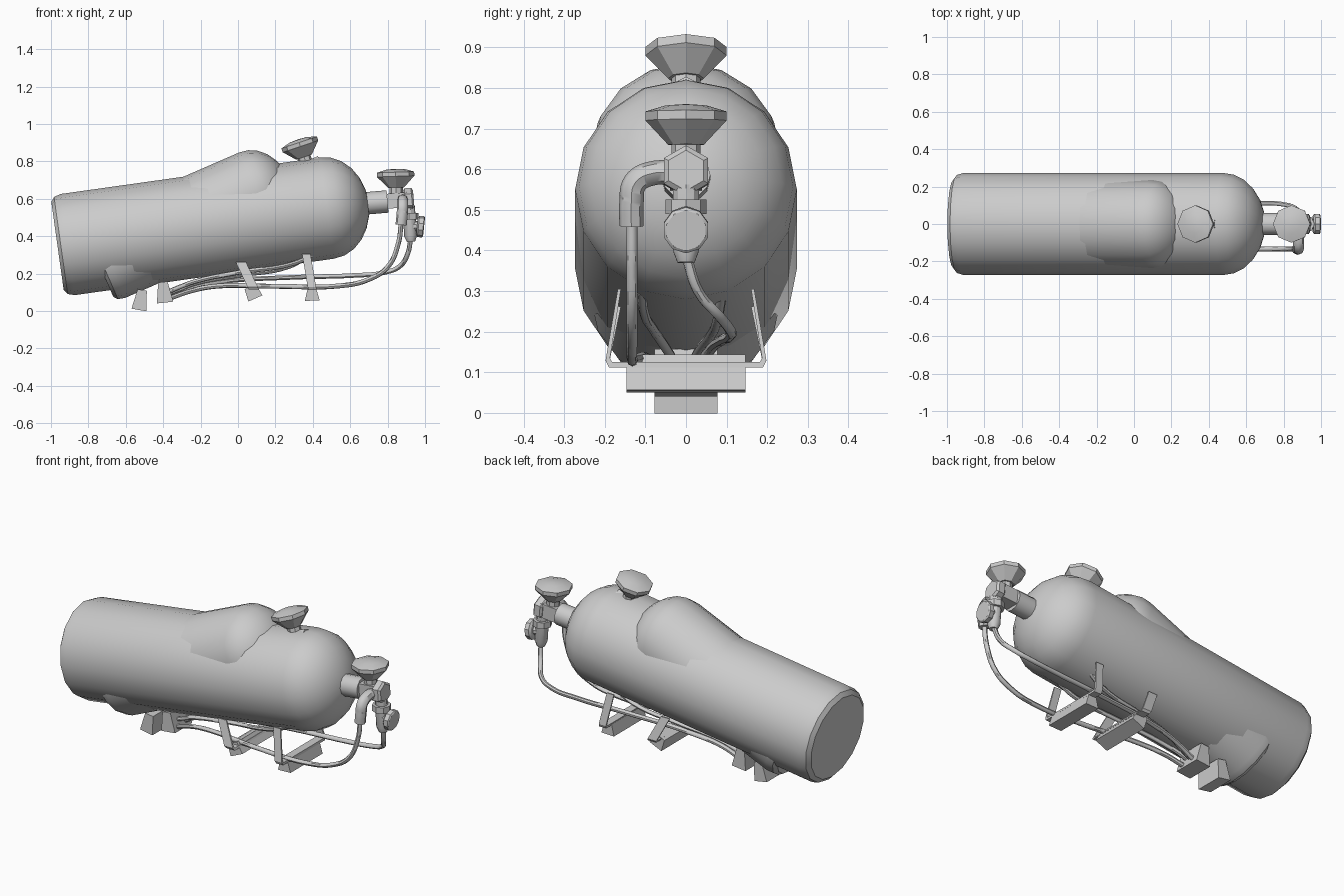
import bpy, bmesh, math
from mathutils import Vector, Matrix

if "Cube" in bpy.data.objects:
    bpy.data.objects.remove(bpy.data.objects["Cube"])


def finish(name, bm, angle=35):
    bmesh.ops.recalc_face_normals(bm, faces=bm.faces)
    me = bpy.data.meshes.new(name)
    bm.to_mesh(me)
    bm.free()
    ob = bpy.data.objects.new(name, me)
    bpy.context.collection.objects.link(ob)
    bpy.ops.object.select_all(action='DESELECT')
    ob.select_set(True)
    bpy.context.view_layer.objects.active = ob
    bpy.ops.object.shade_smooth_by_angle(angle=math.radians(angle))
    return ob


def lathe(name, profile, origin, direction, sides=16, angle=35):
    """Turn (distance, radius) pairs around an axis."""
    bm = bmesh.new()
    q = Vector((0, 0, 1)).rotation_difference(Vector(direction))
    rings = []
    for s, r in profile:
        rings.append([bm.verts.new(Vector(origin) + q @ Vector((
            r * math.cos(2 * math.pi * i / sides),
            r * math.sin(2 * math.pi * i / sides), s))) for i in range(sides)])
    for a, b in zip(rings, rings[1:]):
        for i in range(sides):
            j = (i + 1) % sides
            bm.faces.new((a[i], a[j], b[j], b[i]))
    bm.faces.new(rings[0])
    bm.faces.new(rings[-1])
    return finish(name, bm, angle)


def prism(name, outline, y0, y1):
    """Extrude an x-z outline along y."""
    bm = bmesh.new()
    f = bm.faces.new([bm.verts.new((x, y0, z)) for x, z in outline])
    ext = bmesh.ops.extrude_face_region(bm, geom=[f])
    bmesh.ops.translate(bm, vec=(0, y1 - y0, 0),
                        verts=[v for v in ext['geom'] if isinstance(v, bmesh.types.BMVert)])
    return finish(name, bm)


def tube(name, points, radius, res=2):
    cu = bpy.data.curves.new(name, 'CURVE')
    cu.dimensions = '3D'
    cu.bevel_depth = radius
    cu.bevel_resolution = res
    cu.resolution_u = 6
    cu.use_fill_caps = True
    sp = cu.splines.new('BEZIER')
    sp.bezier_points.add(len(points) - 1)
    for bp, p in zip(sp.bezier_points, points):
        bp.co = p
        bp.handle_left_type = bp.handle_right_type = 'AUTO'
    ob = bpy.data.objects.new(name, cu)
    bpy.context.collection.objects.link(ob)
    bpy.ops.object.select_all(action='DESELECT')
    ob.select_set(True)
    bpy.context.view_layer.objects.active = ob
    bpy.ops.object.convert(target='MESH')
    bpy.ops.object.shade_smooth_by_angle(angle=math.radians(45))


def tilt(deg):
    a = math.radians(deg)
    return Vector((math.cos(a), 0, math.sin(a)))


def bottle(name, origin, direction, length, r, dome):
    prof = [(0, r * .87), (.018, r * .96), (.055, r), (length - dome, r)]
    for k in range(1, 7):
        a = math.radians(15 * k - (4 if k == 6 else 0))
        prof.append((length - dome + dome * math.sin(a), r * math.cos(a)))
    return lathe(name, prof, origin, direction, 16)


# Main tank and the second tank passing through it
d1, d2 = tilt(8), tilt(23.5)
bottle("main_tank", (-.965, 0, .3475), d1, 1.68, .273, .225)
bottle("second_tank", Vector((.1, 0, .632)) - d2 * .925, d2, 1.115, .235, .19)

# Hand wheels with stems
wheel = [(-.09, .036), (0, .036), (0, .044), (.06, .1), (.082, .1), (.097, .05), (.1, .005)]
lathe("main_hand_wheel", wheel, (.845, 0, .66), tilt(92), 8, 20)
lathe("second_hand_wheel", wheel, (.353, 0, .823), tilt(108.5), 8, 20)

# Main valve: neck, body, nut
lathe("valve_neck", [(0, .06), (.12, .06)], (.68, 0, .575), tilt(5), 12)
prism("valve_body", [(.78, .545), (.90, .555), (.90, .635), (.78, .625)], -.04, .04)
lathe("valve_nut", [(0, .05), (.01, .063), (.045, .063), (.055, .05)], (.885, 0, .592), tilt(5), 6)

# Gauge assembly
lathe("gauge_collar", [(0, .05), (.035, .05)], (.915, 0, .49), (0, 0, 1), 8, 20)
lathe("gauge_pipe", [(0, .022), (.03, .034), (.19, .034)], (.925, 0, .37), tilt(94), 10)
lathe("gauge_stem", [(0, .028), (.05, .028)], (.92, 0, .455), tilt(-5), 10)
lathe("gauge_dial", [(0, .045), (.008, .057), (.033, .057), (.038, .05)],
      (.957, 0, .453), tilt(-6), 10)

# Outlet elbow, and the parts of the second valve that break the tank surface
tube("outlet_elbow", [(.88, 0, .588), (.88, -.09, .588), (.88, -.126, .565),
                      (.878, -.134, .52), (.872, -.134, .46)], .03)
lathe("second_valve_nut", [(0, .05), (.04, .05)], (.41, 0, .766), d2, 6)
tube("second_outlet_elbow", [(.37, 0, .75), (.375, -.09, .75), (.385, -.125, .735),
                             (.395, -.133, .65)], .028)

# Hoses running under the tank
tube("outlet_hose", [(.873, -.133, .48), (.857, -.133, .36), (.80, -.133, .235), (.69, -.133, .165),
                     (.55, -.133, .135), (.2, -.125, .132), (-.12, -.09, .132),
                     (-.26, -.06, .105), (-.36, -.04, .07)], .013)
tube("gauge_hose", [(.925, 0, .39), (.905, .03, .30), (.86, .085, .235), (.78, .108, .205),
                    (.62, .108, .19), (.3, .09, .18), (-.1, .06, .155),
                    (-.27, .04, .12), (-.38, .03, .07)], .013)
tube("second_outlet_hose", [(.40, -.11, .30), (.30, -.105, .255), (.0, -.08, .205),
                            (-.22, -.05, .16), (-.32, -.03, .125), (-.40, -.02, .09)], .012)
tube("second_gauge_hose", [(.38, .09, .30), (.28, .08, .24), (.0, .06, .19),
                           (-.22, .03, .15), (-.33, .01, .11), (-.41, .0, .08)], .012)


# Tapered feet
def foot(name, top, bottom, half_y, wt, wb):
    t, b = Vector(top), Vector(bottom)
    axis = (t - b).normalized()
    n = Vector((axis.y, -axis.x))
    prism(name, [t + n * wt / 2, t - n * wt / 2, b - n * wb / 2, b + n * wb / 2], -half_y, half_y)


foot("rear_foot_a", (-.512, .112), (-.530, .0055), .078, .05, .08)
foot("rear_foot_b", (-.402, .155), (-.390, .045), .078, .05, .088)
foot("middle_foot", (.065, .13), (.093, .067), .146, .065, .082)
foot("front_foot", (.395, .12), (.397, .055), .146, .045, .08)


# Bracket straps: a thin U section, leaning in the x-z plane
def strap(name, top, bottom, width):
    bm = bmesh.new()
    half_o = [(.168, 1), (.198, .09), (.19, 0)]
    half_i = [(.160, 1), (.187, .12), (.182, .07)]
    pos = lambda y, k: Vector((bottom[0] + (top[0] - bottom[0]) * k, y,
                               bottom[1] + (top[1] - bottom[1]) * k))
    outer = half_o + [(-y, k) for y, k in reversed(half_o)]
    inner = half_i + [(-y, k) for y, k in reversed(half_i)]
    off = Vector((width / 2, 0, 0))
    rows = [[bm.verts.new(pos(y, k) + s * off) for y, k in line]
            for line in (outer, inner) for s in (-1, 1)]
    of, ob_, inf, ib = rows
    for a, b in ((of, ob_), (ob_, ib), (ib, inf), (inf, of)):
        for i in range(len(a) - 1):
            bm.faces.new((a[i], a[i + 1], b[i + 1], b[i]))
    for i in (0, -1):
        bm.faces.new((of[i], ob_[i], ib[i], inf[i]))
    finish(name, bm, 20)


strap("middle_strap", (.015, .262), (.085, .115), .055)
strap("front_strap", (.365, .305), (.398, .112), .045)
